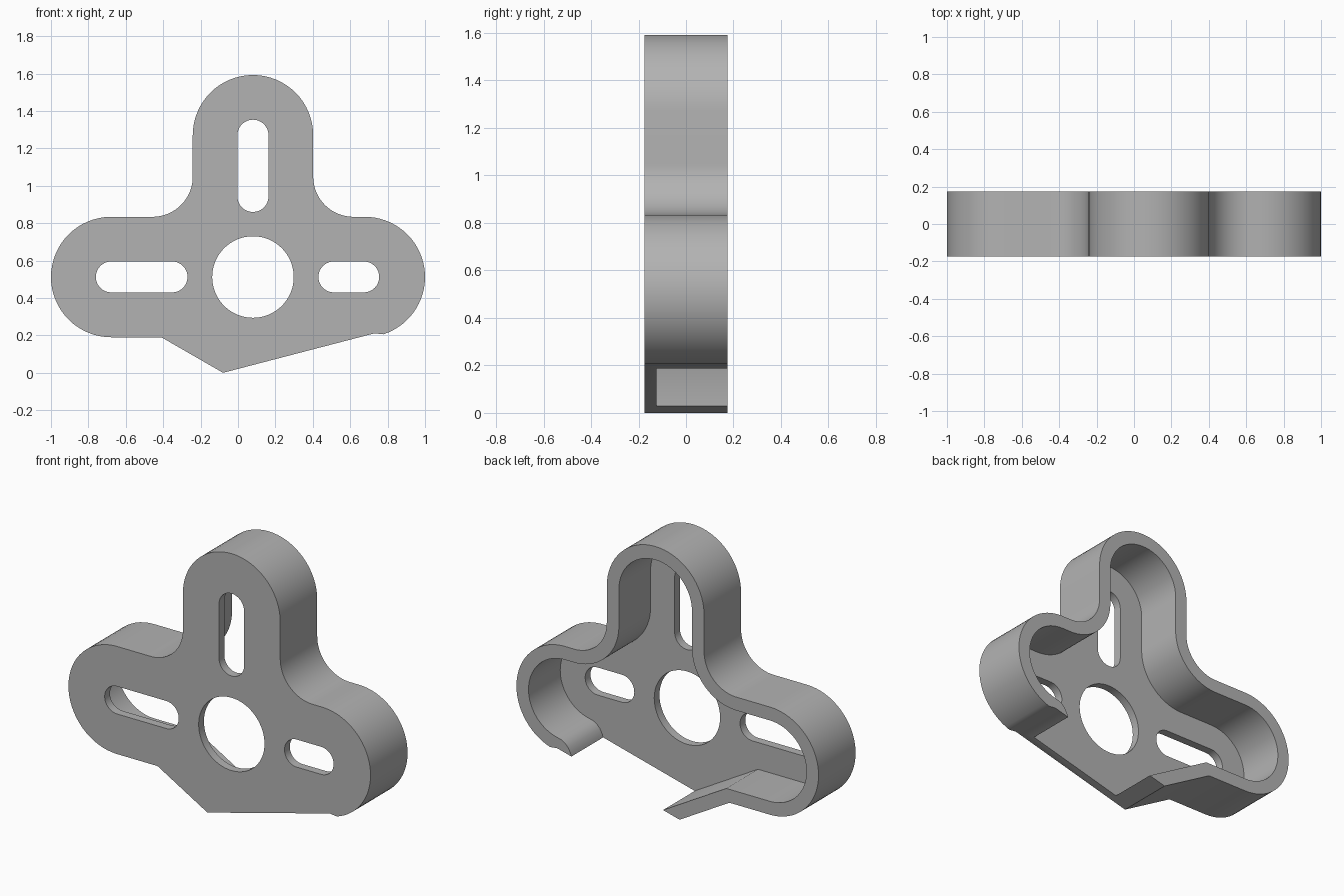
import bpy, bmesh
from math import cos, sin, radians

cube = bpy.data.objects.get("Cube")
if cube:
    bpy.data.objects.remove(cube)

BACK, FRONT = 0.175, -0.175
FLOOR = -0.125          # back face of the thin front plate
WALL = 0.08
LOBE_X, LOBE_Z, R = 0.678, 0.512, 0.322
ARCH_X, ARCH_Z = 0.08, 1.27
FILLET = 0.215

grey = bpy.data.materials.new("plain grey")
grey.use_nodes = True
colour = (0.45, 0.45, 0.45, 1)
grey.diffuse_color = colour
grey.node_tree.nodes["Principled BSDF"].inputs["Base Color"].default_value = colour


def arc(cx, cz, r, start, end, steps=32):
    angles = [radians(start + (end - start) * i / steps) for i in range(steps + 1)]
    return [(cx + r * cos(a), cz + r * sin(a)) for a in angles]


def slot(x0, x1, z0, z1):
    """Rounded slot, lying or standing."""
    r = min(x1 - x0, z1 - z0) / 2
    if x1 - x0 > z1 - z0:
        return arc(x1 - r, z0 + r, r, -90, 90) + arc(x0 + r, z0 + r, r, 90, 270)
    return arc(x0 + r, z1 - r, r, 0, 180) + arc(x0 + r, z0 + r, r, 180, 360)


def prism(name, points, y0, y1):
    """Extrude an outline in the xz plane from y0 to y1."""
    bm = bmesh.new()
    face = bm.faces.new([bm.verts.new((x, y0, z)) for x, z in points])
    new = bmesh.ops.extrude_face_region(bm, geom=[face])["geom"]
    verts = [g for g in new if isinstance(g, bmesh.types.BMVert)]
    bmesh.ops.translate(bm, verts=verts, vec=(0, y1 - y0, 0))
    bmesh.ops.remove_doubles(bm, verts=bm.verts, dist=0.0005)
    bmesh.ops.recalc_face_normals(bm, faces=bm.faces)
    mesh = bpy.data.meshes.new(name)
    bm.to_mesh(mesh)
    bm.free()
    mesh.materials.append(grey)
    obj = bpy.data.objects.new(name, mesh)
    bpy.context.collection.objects.link(obj)
    return obj


def contour(inset, lobe_end):
    """Right lobe, arch and left lobe, anticlockwise, moved inwards by inset."""
    r, f = R - inset, FILLET + inset
    fillet_z = LOBE_Z + R + FILLET
    reach = R + FILLET
    return (arc(LOBE_X, LOBE_Z, r, lobe_end, 90)
            + arc(ARCH_X + reach, fillet_z, f, 270, 180)
            + arc(ARCH_X, ARCH_Z, r, 0, 180)
            + arc(ARCH_X - reach, fillet_z, f, 0, -90)
            + arc(-LOBE_X, LOBE_Z, r, 90, 270))


# Solid body with the pointed lower edge
body = prism("bracket_body",
             contour(0, -72) + [(-0.41, 0.19), (-0.08, 0), (0.73, 0.211)],
             FRONT, BACK)

# Hollow back, open through the slanted lower edge
cavity = contour(WALL, -78) + [(-0.389, 0.27), (0.2, -0.07), (0.62, -0.07),
                               (0.632, 0.175), (0.642, 0.205), (0.658, 0.235),
                               (0.68, 0.257), (0.705, 0.27)]
cutters = [prism("cavity_cutter", cavity, FLOOR, BACK + 0.1)]

# Slots and centre hole through the front plate
holes = {"left_slot": slot(0.43, 0.755, 0.43, 0.595),
         "right_slot": slot(-0.76, -0.27, 0.43, 0.595),
         "upper_slot": slot(-0.003, 0.163, 0.86, 1.353),
         "centre_hole": arc(ARCH_X, LOBE_Z, 0.218, 0, 360, 64)}
for name, points in holes.items():
    cutters.append(prism(name + "_cutter", points, FRONT - 0.1, FLOOR + 0.1))

bpy.context.view_layer.objects.active = body
for cutter in cutters:
    cutter.hide_render = True
    cut = body.modifiers.new(cutter.name, "BOOLEAN")
    cut.operation, cut.solver, cut.object = "DIFFERENCE", "EXACT", cutter
    bpy.ops.object.modifier_apply(modifier=cut.name)
    bpy.data.objects.remove(cutter)

for obj in bpy.context.selected_objects:
    obj.select_set(False)
body.select_set(True)
bpy.ops.object.shade_smooth_by_angle(angle=radians(30))
